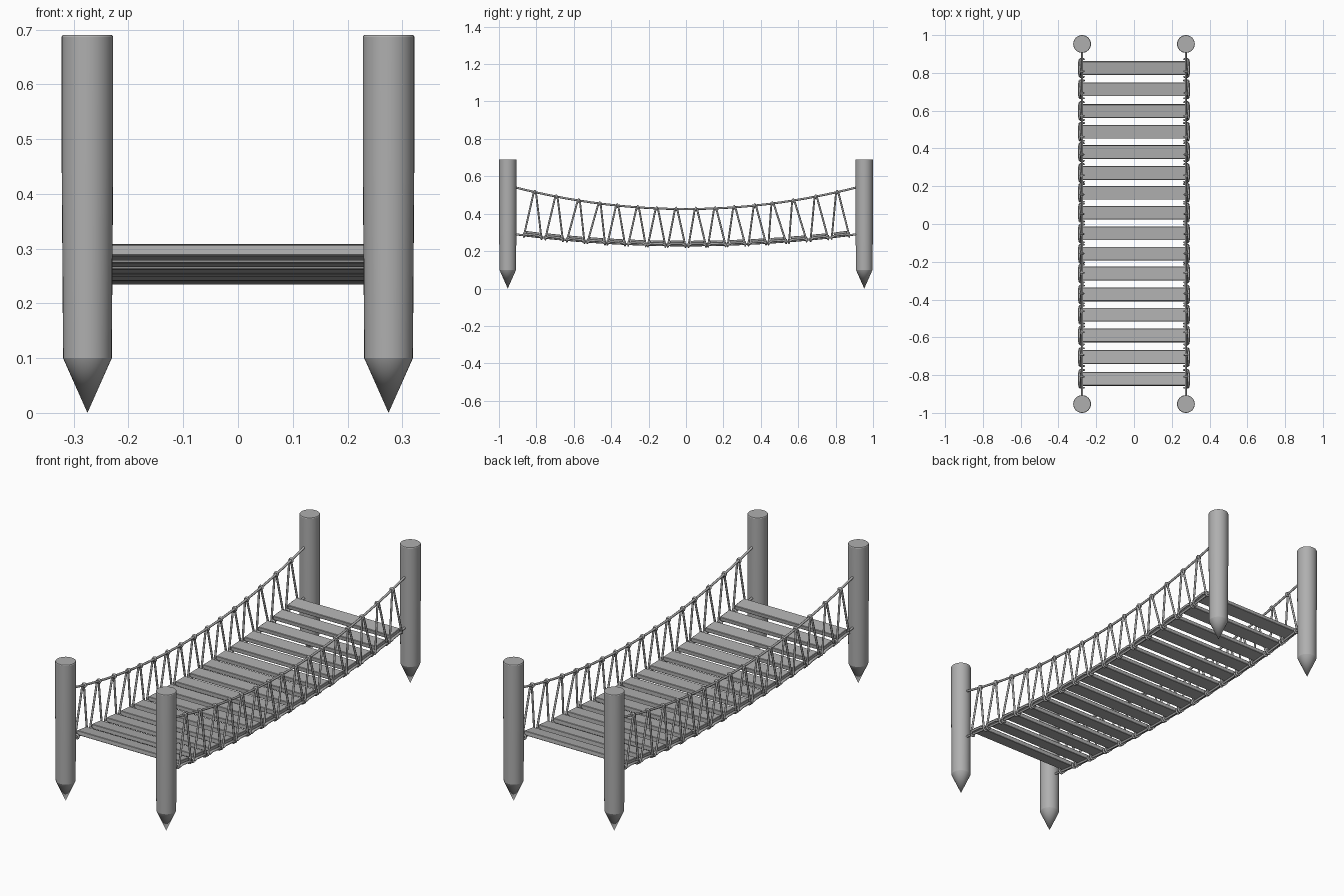
import bpy, bmesh, math, random
from mathutils import Matrix

if "Cube" in bpy.data.objects:
    bpy.data.objects.remove(bpy.data.objects["Cube"])

random.seed(4)
X = 0.275          # rope / post offset from centre
POST_Y = 0.953

# one dark grey for the whole bridge
grey = bpy.data.materials.new("dark_grey")
grey.diffuse_color = (0.43, 0.43, 0.43, 1)
grey.use_nodes = True
grey.node_tree.nodes["Principled BSDF"].inputs["Base Color"].default_value = grey.diffuse_color


def upper_z(y):
    return 0.425 + 0.115 * (y / 0.91) ** 2


def lower_z(y):
    return 0.231 + 0.059 * (y / 0.91) ** 2


def add_object(name, data):
    data.materials.append(grey)
    ob = bpy.data.objects.new(name, data)
    bpy.context.collection.objects.link(ob)
    return ob


def rope(name, paths, radius, cyclic=False):
    cu = bpy.data.curves.new(name, 'CURVE')
    cu.dimensions = '3D'
    cu.bevel_depth = radius
    cu.bevel_resolution = 2
    cu.use_fill_caps = True
    for pts in paths:
        sp = cu.splines.new('POLY')
        sp.points.add(len(pts) - 1)
        for p, co in zip(sp.points, pts):
            p.co = (*co, 1)
        sp.use_cyclic_u = cyclic
        sp.use_smooth = True
    return add_object(name, cu)


def ring(x, y, z, r):
    # small loop wrapped around a rope running along y
    return [(x + r * math.cos(a), y, z + r * math.sin(a))
            for a in [i * math.tau / 10 for i in range(10)]]


# posts: lathed stake profile with a pointed foot and eased top edge
def post(name, x, y, n=32):
    prof = [(0.0445, 0.10), (0.047, 0.45), (0.047, 0.687), (0.045, 0.69)]
    bm = bmesh.new()
    rings = [[bm.verts.new((r * math.cos(i * math.tau / n), r * math.sin(i * math.tau / n), z))
              for i in range(n)] for r, z in prof]
    tip = bm.verts.new((0, 0, 0))
    for a, b in zip(rings, rings[1:]):
        for i in range(n):
            j = (i + 1) % n
            bm.faces.new((a[i], a[j], b[j], b[i]))
    for i in range(n):
        bm.faces.new((tip, rings[0][(i + 1) % n], rings[0][i]))
    bm.faces.new(rings[-1])
    me = bpy.data.meshes.new(name)
    bm.to_mesh(me)
    bm.free()
    ob = add_object(name, me)
    ob.location = (x, y, 0)
    bpy.ops.object.select_all(action='DESELECT')
    ob.select_set(True)
    bpy.context.view_layer.objects.active = ob
    bpy.ops.object.shade_smooth_by_angle(angle=math.radians(20))


for sx, side in ((-1, "left"), (1, "right")):
    for sy, end in ((-1, "front"), (1, "back")):
        post(f"{end}_{side}_post", sx * X, sy * POST_Y)

# planks: slightly uneven boards following the sag
plank_y = [-0.82, -0.705, -0.59, -0.48, -0.373, -0.262, -0.157, -0.05,
           0.06, 0.165, 0.27, 0.381, 0.488, 0.598, 0.713, 0.826]
for k, y in enumerate(plank_y):
    bm = bmesh.new()
    tilt = math.atan(2 * 0.059 * y / 0.91 ** 2) + random.uniform(-0.015, 0.015)
    bmesh.ops.create_cube(bm, size=1, matrix=Matrix.Translation((0, y, lower_z(y) + 0.014))
                          @ Matrix.Rotation(tilt, 4, 'X') @ Matrix.Diagonal((0.565, 0.072, 0.021, 1)))
    bmesh.ops.bevel(bm, geom=bm.edges[:], offset=0.002, segments=1, affect='EDGES')
    me = bpy.data.meshes.new("plank")
    bm.to_mesh(me)
    bm.free()
    add_object(f"plank_{k + 1}", me)

# ropes: sagging handrails, deck ropes, and zigzag ties with their knots
ys = [-0.925 + 1.85 * i / 40 for i in range(41)]
peaks = [0.053, 0.156, 0.258, 0.368, 0.462, 0.573, 0.693, 0.808]
peaks = [-p for p in reversed(peaks)] + peaks
for s, side in ((-1, "left"), (1, "right")):
    x = s * X
    rope(f"{side}_handrail_rope", [[(x, y, upper_z(y)) for y in ys]], 0.0055)
    rope(f"{side}_deck_rope", [[(x, y, lower_z(y)) for y in ys]], 0.0055)
    ties, knots, lashings = [], [], []
    for p, c in zip(peaks, plank_y):
        top = upper_z(p)
        for d in (-1, 1):
            b = c + d * 0.047
            ties.append([(x + s * 0.009, b, lower_z(b) - 0.004),
                         (x + s * 0.006, p + d * 0.005, top + 0.004)])
            knots.append(ring(x, b, lower_z(b), 0.010))
        knots.append(ring(x, p, top, 0.008))
        # lashing along the plank end
        lashings.append([(x + s * 0.012, c - 0.044, lower_z(c - 0.044)),
                         (x + s * 0.015, c - 0.03, lower_z(c - 0.03) + 0.008),
                         (x + s * 0.015, c + 0.03, lower_z(c + 0.03) + 0.008),
                         (x + s * 0.012, c + 0.044, lower_z(c + 0.044))])
    rope(f"{side}_tie_ropes", ties, 0.005)
    rope(f"{side}_tie_knots", knots, 0.005, cyclic=True)
    rope(f"{side}_plank_lashings", lashings, 0.006)
